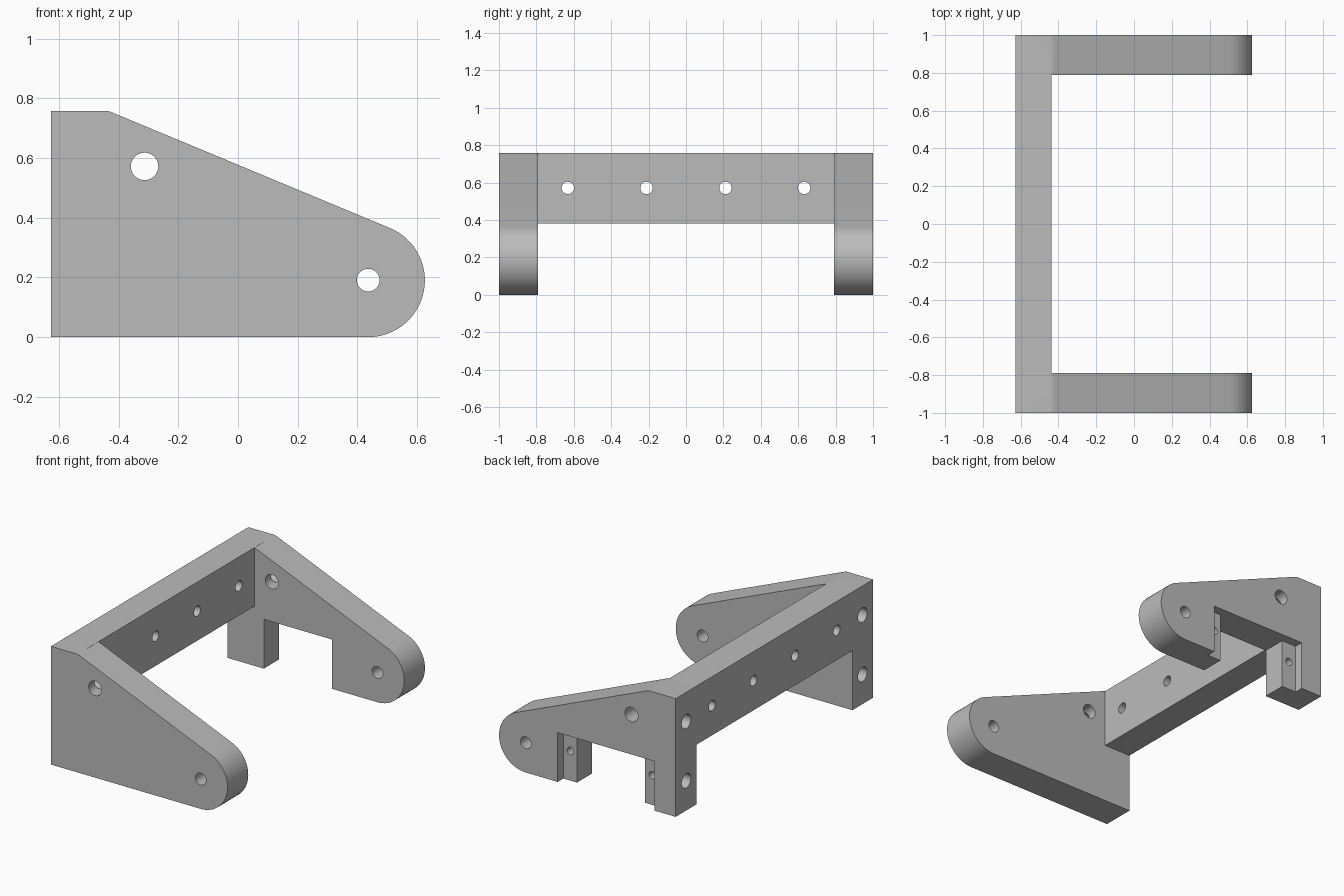
import bpy, bmesh, math
from mathutils import Matrix, Vector

if "Cube" in bpy.data.objects:
    bpy.data.objects.remove(bpy.data.objects["Cube"])

grey = bpy.data.materials.new("plain grey")
grey.diffuse_color = (0.5, 0.5, 0.5, 1)
grey.use_nodes = True
grey.node_tree.nodes["Principled BSDF"].inputs["Base Color"].default_value = grey.diffuse_color


def add_object(name, bm):
    bmesh.ops.recalc_face_normals(bm, faces=bm.faces)
    mesh = bpy.data.meshes.new(name)
    bm.to_mesh(mesh)
    bm.free()
    mesh.materials.append(grey)
    obj = bpy.data.objects.new(name, mesh)
    bpy.context.collection.objects.link(obj)
    return obj


def box(name, lo, hi):
    lo, hi = Vector(lo), Vector(hi)
    bm = bmesh.new()
    bmesh.ops.create_cube(bm, size=1, matrix=Matrix.Translation((lo + hi) / 2)
                          @ Matrix.Diagonal((*(hi - lo), 1)))
    return add_object(name, bm)


def rod(name, start, end, radius):
    start, end = Vector(start), Vector(end)
    axis = end - start
    bm = bmesh.new()
    bmesh.ops.create_cone(bm, cap_ends=True, segments=40, radius1=radius, radius2=radius,
                          depth=axis.length, matrix=Matrix.Translation((start + end) / 2)
                          @ axis.to_track_quat('Z', 'Y').to_matrix().to_4x4())
    return add_object(name, bm)


def combine(target, other, operation):
    mod = target.modifiers.new(operation.lower(), 'BOOLEAN')
    mod.object, mod.operation, mod.solver = other, operation, 'EXACT'
    bpy.context.view_layer.objects.active = target
    bpy.ops.object.modifier_apply(modifier=mod.name)
    bpy.data.objects.remove(other)


def arm(name, y0, y1):
    # tapered side plate with a round nose
    pts = [(-0.627, 0)]
    for i in range(33):
        a = math.radians(-90 + 157.4 * i / 32)
        pts.append((0.436 + 0.19 * math.cos(a), 0.19 + 0.19 * math.sin(a)))
    pts += [(-0.42, 0.752), (-0.43, 0.756), (-0.441, 0.758), (-0.627, 0.758)]
    bm = bmesh.new()
    face = bm.faces.new([bm.verts.new((x, y0, z)) for x, z in pts])
    new = bmesh.ops.extrude_face_region(bm, geom=[face])["geom"]
    bmesh.ops.translate(bm, vec=(0, y1 - y0, 0),
                        verts=[v for v in new if isinstance(v, bmesh.types.BMVert)])
    return add_object(name, bm)


# two arms joined by the rear crossbar
bracket = arm("bracket", -1, -0.79)
combine(bracket, box("crossbar", (-0.627, -0.9, 0.382), (-0.437, 0.9, 0.758)), 'UNION')
combine(bracket, arm("back_arm", 0.79, 1), 'UNION')

# stepped slot under the back arm: narrow inside, wide on the outer face
combine(bracket, box("slot", (-0.37, 0.7, -0.1), (0.113, 1.1, 0.316)), 'DIFFERENCE')
combine(bracket, box("slot_step", (-0.475, 0.943, -0.1), (0.21, 1.1, 0.316)), 'DIFFERENCE')

# blind screw holes in the slot steps
for x in (-0.422, 0.16):
    combine(bracket, rod("screw_hole", (x, 0.84, 0.19), (x, 1.05, 0.19), 0.024), 'DIFFERENCE')

# cross holes through each arm and blind holes in its rear end
for s in (-1, 1):
    for x, z, r in ((-0.313, 0.572, 0.046), (0.436, 0.191, 0.038)):
        combine(bracket, rod("arm_hole", (x, s * 0.7, z), (x, s * 1.1, z), r), 'DIFFERENCE')
    for z, end in ((0.57, -0.315), (0.19, -0.5)):
        combine(bracket, rod("rear_hole", (-0.7, s * 0.893, z), (end, s * 0.893, z), 0.046),
                'DIFFERENCE')

# row of holes through the crossbar
for y in (-0.632, -0.211, 0.211, 0.632):
    combine(bracket, rod("bar_hole", (-0.7, y, 0.572), (-0.35, y, 0.572), 0.033), 'DIFFERENCE')

bpy.ops.object.select_all(action='DESELECT')
bracket.select_set(True)
bpy.context.view_layer.objects.active = bracket
bpy.ops.object.shade_smooth_by_angle(angle=math.radians(25))
